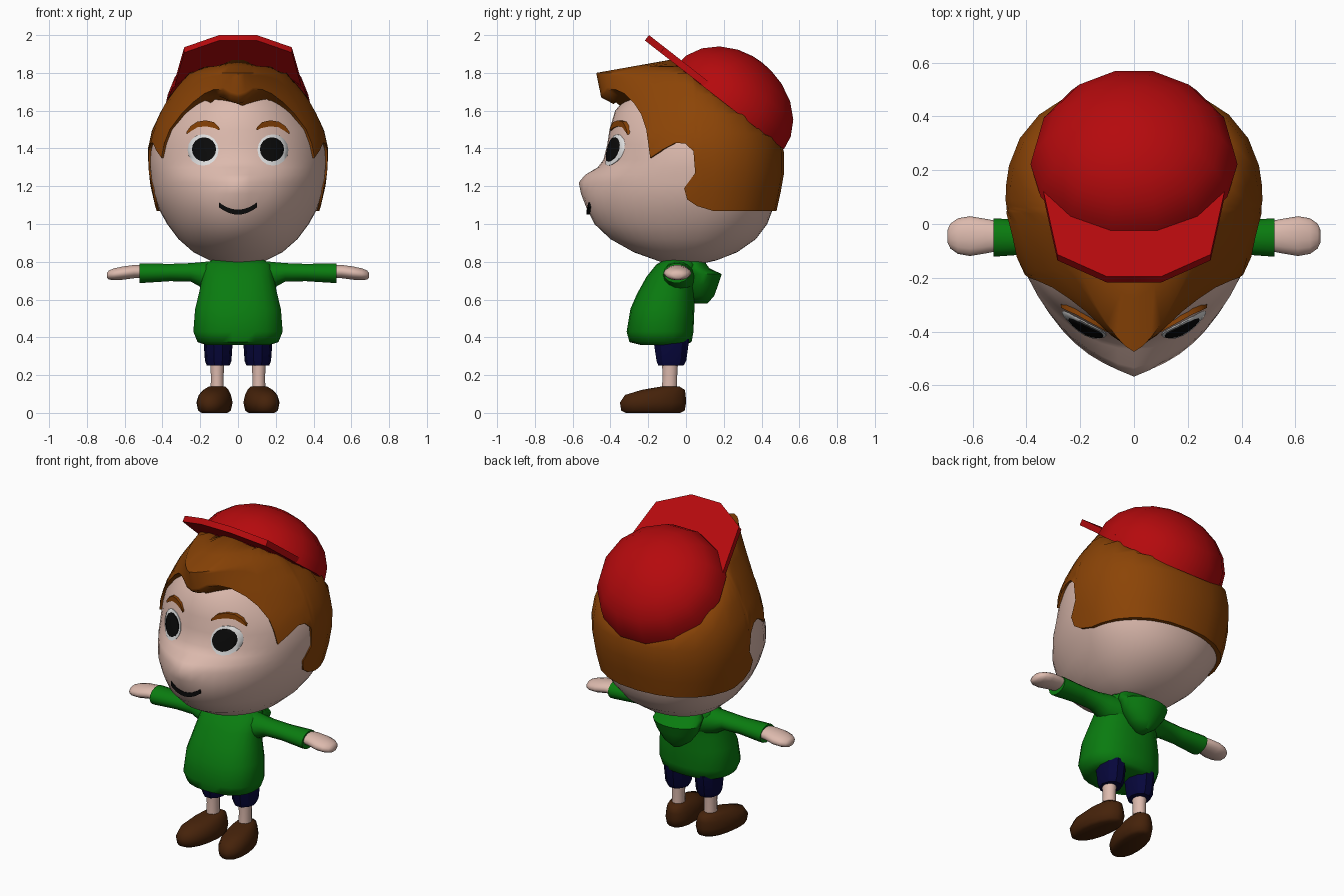
import bpy, bmesh, math
from mathutils import Vector

if "Cube" in bpy.data.objects:
    bpy.data.objects.remove(bpy.data.objects["Cube"])

COLOURS = {
    "skin": (0.72, 0.49, 0.42), "hair brown": (0.26, 0.058, 0.002),
    "cap red": (0.46, 0.003, 0.004), "shirt green": (0.003, 0.2, 0.005),
    "shorts navy": (0.002, 0.002, 0.045), "shoe brown": (0.06, 0.016, 0.003),
    "eye white": (0.74, 0.74, 0.74), "black": (0.003, 0.003, 0.003),
}
MATS = {}
for key, rgb in COLOURS.items():
    MATS[key] = bpy.data.materials.new(key)
    MATS[key].diffuse_color = (*rgb, 1)


def loft(name, rings, mat, angle=50):
    """Skin a stack of closed rings and cap both ends."""
    bm = bmesh.new()
    rows = [[bm.verts.new(p) for p in ring] for ring in rings]
    n = len(rows[0])
    for a, b in zip(rows, rows[1:]):
        for i in range(n):
            j = (i + 1) % n
            bm.faces.new((a[i], a[j], b[j], b[i]))
    bm.faces.new(rows[0])
    bm.faces.new(rows[-1])
    bmesh.ops.recalc_face_normals(bm, faces=bm.faces)
    me = bpy.data.meshes.new(name)
    bm.to_mesh(me)
    bm.free()
    me.materials.append(MATS[mat])
    ob = bpy.data.objects.new(name, me)
    bpy.context.collection.objects.link(ob)
    bpy.ops.object.select_all(action='DESELECT')
    ob.select_set(True)
    bpy.context.view_layer.objects.active = ob
    bpy.ops.object.shade_smooth_by_angle(angle=math.radians(angle))
    return ob


def table(rows, z):
    """Linear interpolation in rows keyed by their first value."""
    z = min(max(z, rows[0][0]), rows[-1][0])
    for a, b in zip(rows, rows[1:]):
        if z <= b[0]:
            f = (z - a[0]) / (b[0] - a[0])
            return [p + (q - p) * f for p, q in zip(a[1:], b[1:])]


def oval(t, w, front, back, c, nf=2.0, nb=2.0):
    """Egg-shaped section, t = 0 at the front, increasing towards +x."""
    s, k = math.sin(t), math.cos(t)
    n = nf if k > 0 else nb
    r = (abs(s) ** n + abs(k) ** n) ** (-1 / n)
    return w * s * r, c - (c - front if k > 0 else back - c) * k * r


def turn(n, offset=0.0):
    return [math.tau * (i + offset) / n for i in range(n)]


# ---- head: z, half width, front y, back y, front roundness
HEAD = [(.787, .07, -.1, .07, 2), (.807, .15, -.155, .16, 2), (.85, .235, -.275, .27, 2),
        (.92, .315, -.40, .37, 1.95), (1.0, .375, -.485, .43, 1.9),
        (1.08, .42, -.525, .46, 1.85), (1.16, .45, -.545, .475, 1.83),
        (1.22, .46, -.532, .485, 1.83), (1.26, .464, -.518, .488, 1.85),
        (1.3, .467, -.465, .49, 1.95),
        (1.34, .467, -.437, .49, 2), (1.42, .46, -.417, .49, 2), (1.5, .435, -.405, .47, 2),
        (1.6, .365, -.375, .42, 2), (1.7, .29, -.29, .35, 2), (1.78, .18, -.15, .2, 2)]


def head_centre(z):
    return min(.1, .02 + (z - .79) * .3)


def nose(x, z):
    return .036 * math.exp(-(x / .075) ** 2 - ((z - 1.215) / .05) ** 2)


def face_y(x, z):
    w, f, b, n = table(HEAD, z)
    c = head_centre(z)
    return c - (c - f) * max(0, 1 - abs(x / w) ** n) ** (1 / n) - nose(x, z)


rings = []
for z, w, f, b, n in HEAD:
    ring = []
    for t in turn(48):
        x, y = oval(t, w, f, b, head_centre(z), n, 2.15)
        ring.append((x, y - (nose(x, z) if y < 0 else 0), z))
    rings.append(ring)
loft("head", rings, "skin", 80)

# ---- hair: z, half width, front y, back y, front pointedness
HAIR = [(1.05, .425, -.5, .475, 2), (1.12, .448, -.49, .49, 2), (1.25, .472, -.47, .52, 2),
        (1.4, .478, -.445, .52, 2), (1.5, .455, -.435, .50, 1.9),
        (1.65, .383, -.445, .46, 1.65), (1.8, .275, -.475, .36, 1.4), (1.87, .12, -.08, .22, 1.8)]
# hairline: angle from the front, lower edge height, angle of the lower edge
EDGE = [(0, 1.67), (.12, 1.683), (.25, 1.71), (.42, 1.712), (.58, 1.69), (.74, 1.64),
        (.86, 1.58), (.94, 1.5), (.98, 1.43), (1.02, 1.35), (1.15, 1.395), (1.28, 1.43),
        (1.38, 1.425), (1.46, 1.385), (1.475, 1.27, 1.48), (1.49, 1.19, 1.38),
        (1.51, 1.13, 1.41), (1.55, 1.095, 1.5), (1.68, 1.07), (1.85, 1.07), (2.1, 1.07),
        (2.35, 1.07), (2.6, 1.07), (2.85, 1.07), (math.pi, 1.07)]
EDGE = [(e[0], e[1], e[-1] if len(e) > 2 else e[0]) for e in EDGE]
columns = EDGE + [(math.tau - t, z, math.tau - l) for t, z, l in EDGE[-2:0:-1]]


def hair_point(t, z, scale=1.0, drop=0.0):
    w, f, b, n = table(HAIR, z)
    x, y = oval(t, w, f, b, .1, n, 2.25)
    # trimmed along the slope of the cap rim
    return (x * scale, .1 + (y - .1) * scale, min(z - drop, 1.638 - (y - .227) * .78))


rings = [[hair_point(l, z, .88, .035 * max(0, math.cos(l) - .5) * 2) for t, z, l in columns],
         [hair_point(l, z) for t, z, l in columns]]
for k in (.14, .28, .42, .56, .7, .84, 1):
    rings.append([hair_point(t, z + (1.8 - z) * k) for t, z, l in columns])
rings += [[hair_point(t, z) for t, _, l in columns] for z in (1.835, 1.87)]
loft("hair", rings, "hair brown", 60)

# ---- cap, built in a tilted frame: u runs to the back, v along the crown
CAP_O, CAP_U, CAP_V = Vector((0, .227, 1.632)), Vector((0, .788, -.615)), Vector((0, .615, .788))


def cap_point(x, u, v):
    return CAP_O + Vector((x, 0, 0)) + CAP_U * u + CAP_V * v


rings = []
for e in (0, 15, 32, 49, 66, 80, 89):
    r, h = .385 * math.cos(math.radians(e)), .292 * math.sin(math.radians(e))
    rings.append([cap_point(r * math.sin(t), r * math.cos(t) * (1 if math.cos(t) > 0 else .93),
                            h - .008) for t in turn(14, .5)])
loft("cap_crown", rings, "cap red", 45)
half = [(.1, -.56), (.285, -.455), (.312, -.3), (.338, -.15), (.37, .04)]
outline = half + [(-x, u) for x, u in reversed(half)]
loft("cap_brim", [[cap_point(x, u, v) for x, u in outline] for v in (-.006, .03)], "cap red", 30)


# ---- face details that follow the head surface
def disc(name, cx, cz, rx, rz, base, dome, mat, n=16):
    rings = []
    for k, off in ((1, -.015), (1, base), (.75, base + dome * .45),
                   (.45, base + dome * .8), (.1, base + dome)):
        ring = []
        for t in turn(n):
            x, z = cx + rx * k * math.cos(t), cz + rz * k * math.sin(t)
            ring.append((x, face_y(x, z) - off, z))
        rings.append(ring)
    loft(name, rings, mat, 60)


def ribbon(name, path, out, mat):
    """Raised stroke through (x, z, half height) points."""
    rings = []
    for x, z, h in path:
        rings.append([(x, face_y(x, z) - o, z + d)
                      for o, d in ((-.01, -h), (out, -h), (out, h), (-.01, h))])
    loft(name, rings, mat, 50)


for side, s in (("left", 1), ("right", -1)):
    disc(side + "_eye", s * .185, 1.392, .082, .083, .004, .01, "eye white")
    disc(side + "_pupil", s * .18, 1.395, .064, .064, .013, .004, "black")
    ribbon(side + "_eyebrow", [(s * x, z, h) for x, z, h in (
        (.098, 1.502, .006), (.125, 1.523, .015), (.17, 1.533, .016),
        (.215, 1.527, .015), (.25, 1.505, .014), (.272, 1.482, .007))], .012, "hair brown")
ribbon("mouth", [(x / 100, 1.063 + .038 * (x / 10) ** 2, .013) for x in range(-10, 11, 2)],
       .009, "black")


# ---- clothing and limbs
def stack(name, rows, mat, n=24, cx=0, power=2.0, shear=0.0, angle=60, mirror=1):
    """Upright form from rows of z, half width, front y, back y."""
    rings = []
    for z, w, f, b in rows:
        ring = []
        for t in turn(n, .5):
            x, y = oval(t, w, f, b, (f + b) / 2, power, power)
            ring.append((mirror * (cx + x + (-.1 - y) * shear), y, z))
        rings.append(ring)
    loft(name, rings, mat, angle)


def arm(name, rows, mat, mirror, n=14):
    """Sideways form from rows of x, y centre, z centre, y radius, z radius."""
    loft(name, [[(mirror * x, cy + ry * math.cos(t), cz + rz * math.sin(t)) for t in turn(n)]
                for x, cy, cz, ry, rz in rows], mat, 60)


stack("shirt", [(.36, .17, -.24, .0), (.375, .215, -.3, .03), (.43, .237, -.315, .04),
                (.55, .228, -.295, .045), (.63, .208, -.26, .045), (.72, .19, -.21, .05),
                (.785, .18, -.158, .07), (.82, .12, -.1, .05)], "shirt green", power=2.4)
stack("hood", [(.58, .03, .03, .115), (.62, .085, .01, .15), (.68, .13, -.01, .172),
               (.735, .15, -.02, .19), (.765, .15, -.02, .125), (.82, .12, -.02, .085)],
      "shirt green", angle=45)

for side, s in (("left", 1), ("right", -1)):
    arm(side + "_sleeve", [(.1, -.04, .72, .09, .09), (.19, -.045, .73, .075, .07),
                           (.25, -.05, .744, .062, .05), (.36, -.05, .743, .06, .047),
                           (.5, -.05, .74, .07, .053), (.522, -.05, .74, .07, .053)],
        "shirt green", s)
    arm(side + "_hand", [(.49, -.045, .748, .052, .034), (.55, -.045, .748, .064, .036),
                         (.61, -.045, .74, .074, .036), (.655, -.045, .734, .066, .032),
                         (.683, -.045, .73, .046, .025), (.694, -.045, .728, .022, .014)],
        "skin", s)
    stack(side + "_shorts_leg", [(.25, .06, -.15, -.01), (.275, .07, -.16, .005),
                                 (.39, .078, -.178, .022)],
          "shorts navy", n=10, cx=.105, angle=30, mirror=s)
    stack(side + "_leg", [(.11, .036, -.13, -.045), (.2, .035, -.125, -.045),
                          (.28, .04, -.13, -.04)], "skin", n=12, cx=.11, mirror=s)
    stack(side + "_shoe", [(0, .065, -.32, -.03), (.012, .083, -.345, -.005),
                           (.055, .092, -.352, .003), (.095, .082, -.325, .0),
                           (.122, .064, -.235, -.005), (.14, .042, -.13, -.035)],
          "shoe brown", n=16, cx=.114, power=2.2, shear=.14, mirror=s)

for m in bpy.data.materials:
    if m.users and not m.is_grease_pencil:
        m.use_nodes = True
        m.node_tree.nodes["Principled BSDF"].inputs["Base Color"].default_value = m.diffuse_color
